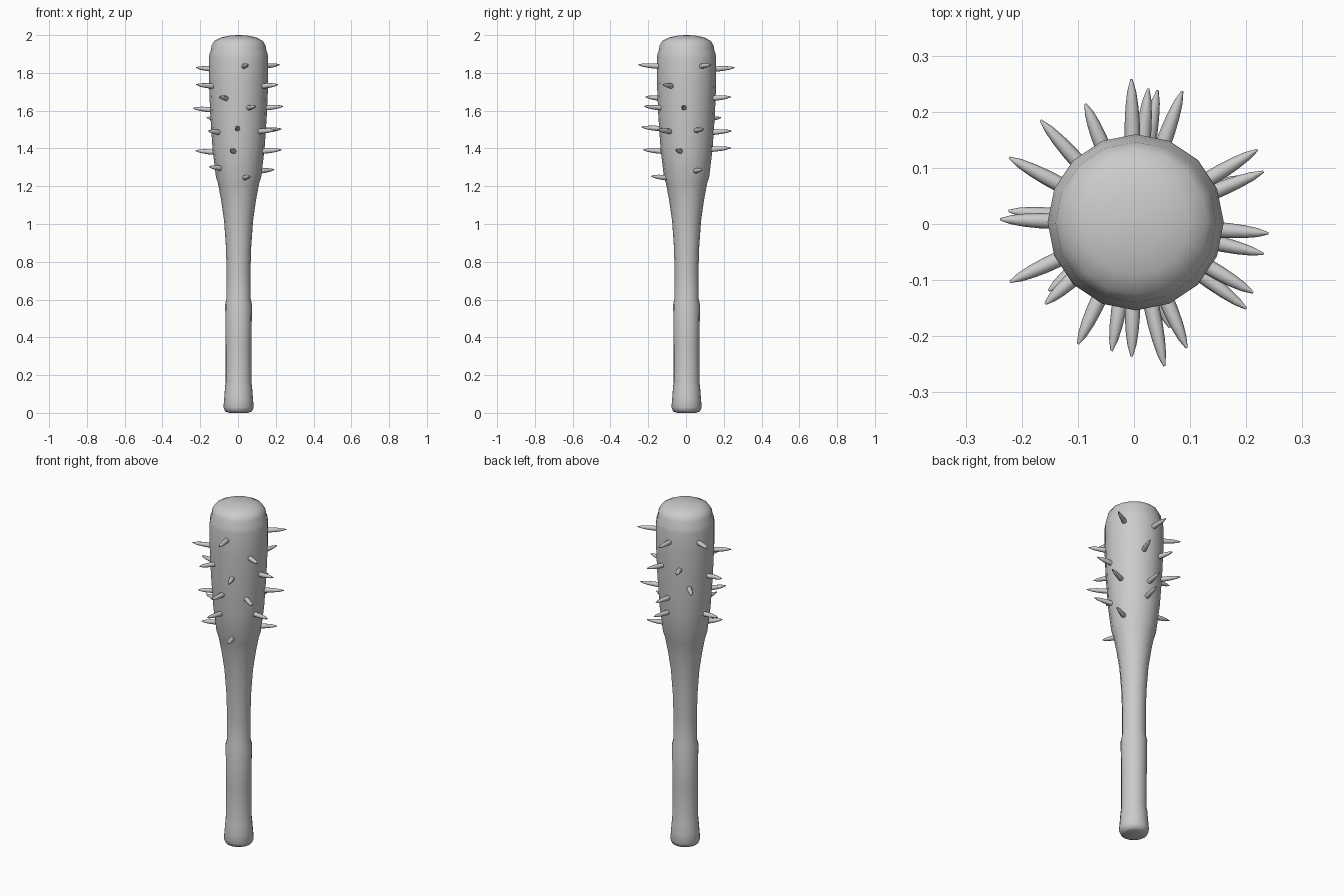
import bpy, bmesh, math
from mathutils import Vector

cube = bpy.data.objects.get("Cube")
if cube:
    bpy.data.objects.remove(cube, do_unlink=True)

grey = bpy.data.materials.new("plain_grey")
grey.use_nodes = True
grey.diffuse_color = (0.6, 0.6, 0.6, 1)
grey.node_tree.nodes["Principled BSDF"].inputs["Base Color"].default_value = (0.6, 0.6, 0.6, 1)


def lathe(bm, profile, origin, axis, sides):
    """Skin rings of (radius, distance) along an axis and cap both ends."""
    turn = Vector(axis).to_track_quat('Z', 'Y')
    rings = []
    for r, d in profile:
        rings.append([bm.verts.new(Vector(origin) + turn @ Vector(
            (r * math.cos(math.tau * i / sides), r * math.sin(math.tau * i / sides), d)))
            for i in range(sides)])
    for low, high in zip(rings, rings[1:]):
        for i in range(sides):
            j = (i + 1) % sides
            bm.faces.new((low[i], low[j], high[j], high[i]))
    bm.faces.new(rings[0][::-1])
    bm.faces.new(rings[-1])


def finish(bm, name, angle):
    mesh = bpy.data.meshes.new(name)
    bm.to_mesh(mesh)
    bm.free()
    obj = bpy.data.objects.new(name, mesh)
    bpy.context.collection.objects.link(obj)
    mesh.materials.append(grey)
    bpy.ops.object.select_all(action='DESELECT')
    obj.select_set(True)
    bpy.context.view_layer.objects.active = obj
    bpy.ops.object.shade_smooth_by_angle(angle=math.radians(angle))
    return obj


# Club: knob, wrapped grip, tapering neck, heavy head and inset dome
profile = [
    (0.05, 0), (0.071, 0.008), (0.08, 0.03), (0.076, 0.08), (0.071, 0.145),
    (0.068, 0.16), (0.068, 0.35), (0.071, 0.575), (0.064, 0.605), (0.063, 0.75),
    (0.067, 0.88), (0.077, 1.02), (0.093, 1.13), (0.109, 1.215), (0.12, 1.25),
    (0.138, 1.4), (0.15, 1.58), (0.157, 1.75), (0.157, 1.88), (0.153, 1.905),
    (0.147, 1.92), (0.143, 1.945), (0.128, 1.97), (0.095, 1.987), (0.05, 1.997), (0.01, 2.0),
]
bm = bmesh.new()
lathe(bm, profile, (0.003, 0.003, 0), (0, 0, 1), 16)
finish(bm, "club_body", 60)


def body_radius(z):
    for (r0, z0), (r1, z1) in zip(profile, profile[1:]):
        if z0 <= z <= z1:
            return r0 + (r1 - r0) * (z - z0) / (z1 - z0)
    return 0.15


# Spikes: tip direction in degrees, reach from the axis, height
spikes = [
    (91, .258, 1.825), (84, .243, 1.49), (80, .242, 1.4), (70, .252, 1.67),
    (31, .257, 1.84), (22, .249, 1.5), (24, .21, 1.285), (-4, .24, 1.62),
    (-13, .237, 1.39), (-30, .245, 1.735), (-37, .251, 1.495), (-67, .24, 1.62),
    (-78, .259, 1.84), (-71, .195, 1.25), (-91, .236, 1.51), (-100, .23, 1.39),
    (-115, .236, 1.67), (-138, .213, 1.49), (-142, .193, 1.3), (-155, .244, 1.735),
    (178, .239, 1.61), (174, .225, 1.385), (152, .252, 1.825), (132, .249, 1.56),
    (112, .231, 1.67),
]
bm = bmesh.new()
for angle, reach, z in spikes:
    a = math.radians(angle)
    out = Vector((math.cos(a), math.sin(a), 0))
    root = out * (body_radius(z) - 0.02) + Vector((0, 0, z - 0.006))
    tip = out * reach + Vector((0, 0, z + 0.003))
    length = (tip - root).length
    shape = [(r, t * length) for r, t in
             ((.014, 0), (.0135, .35), (.0115, .6), (.008, .82), (.002, 1))]
    lathe(bm, shape, root, tip - root, 8)
finish(bm, "spikes", 60)
